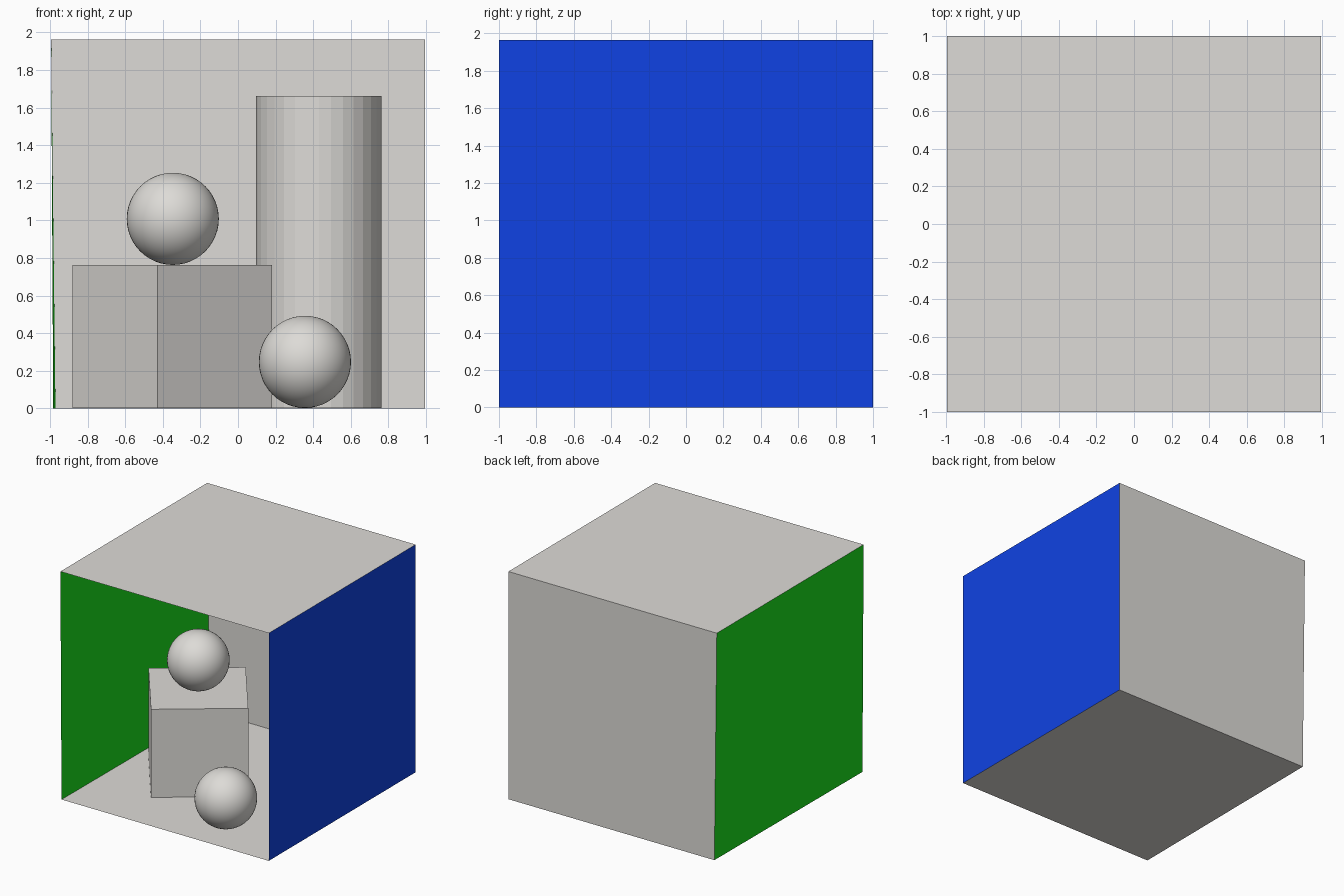
import bpy
import math

if "Cube" in bpy.data.objects:
    bpy.data.objects.remove(bpy.data.objects["Cube"])


def material(name, rgb):
    m = bpy.data.materials.new(name)
    m.diffuse_color = (*rgb, 1.0)
    m.use_nodes = True
    m.node_tree.nodes["Principled BSDF"].inputs["Base Color"].default_value = m.diffuse_color
    return m


WHITE = material("warm_white", (0.725, 0.71, 0.68))
GREEN = material("green", (0.010, 0.77, 0.012))
BLUE = material("blue", (0.005, 0.055, 0.77))

X, Y, H = 0.994, 1.0, 1.963      # half width, half depth, height of the room


def panel(name, corners, mat):
    """Single flat wall from four corners."""
    mesh = bpy.data.meshes.new(name)
    mesh.from_pydata(corners, [], [(0, 1, 2, 3)])
    mesh.materials.append(mat)
    bpy.context.collection.objects.link(bpy.data.objects.new(name, mesh))


def finish(name, mat, smooth=False):
    ob = bpy.context.object
    ob.name = name
    ob.data.materials.append(mat)
    if smooth:
        bpy.ops.object.shade_smooth()
    return ob


# Room shell, open at the front; the left wall leans slightly outward
front_left, back_left = (-0.983, -Y, 0), (-0.971, Y, 0)
front_right, back_right = (X, -Y, 0), (X, Y, 0)
top_fl, top_bl = (-X, -Y, H), (-X, Y, H)
top_fr, top_br = (X, -Y, H), (X, Y, H)

panel("floor", [front_left, front_right, back_right, back_left], WHITE)
panel("ceiling", [top_fl, top_bl, top_br, top_fr], WHITE)
panel("back_wall", [back_left, back_right, top_br, top_bl], WHITE)
panel("left_wall", [front_left, back_left, top_bl, top_fl], GREEN)
panel("right_wall", [front_right, top_fr, top_br, back_right], BLUE)

# Turned cube
bpy.ops.mesh.primitive_cube_add(size=0.76, location=(-0.35, -0.04, 0.382),
                                rotation=(0, 0, math.radians(36.5)))
finish("cube_block", WHITE)

# Tall column at the back
bpy.ops.mesh.primitive_cylinder_add(vertices=32, radius=0.333, depth=1.66,
                                    location=(0.43, 0.5, 0.832))
finish("tall_column", WHITE)

# Balls: one on the cube, one on the floor
for name, loc in (("upper_ball", (-0.347, -0.045, 1.008)),
                  ("floor_ball", (0.356, -0.675, 0.247))):
    bpy.ops.mesh.primitive_uv_sphere_add(segments=48, ring_count=24,
                                         radius=0.245, location=loc)
    finish(name, WHITE, smooth=True)
